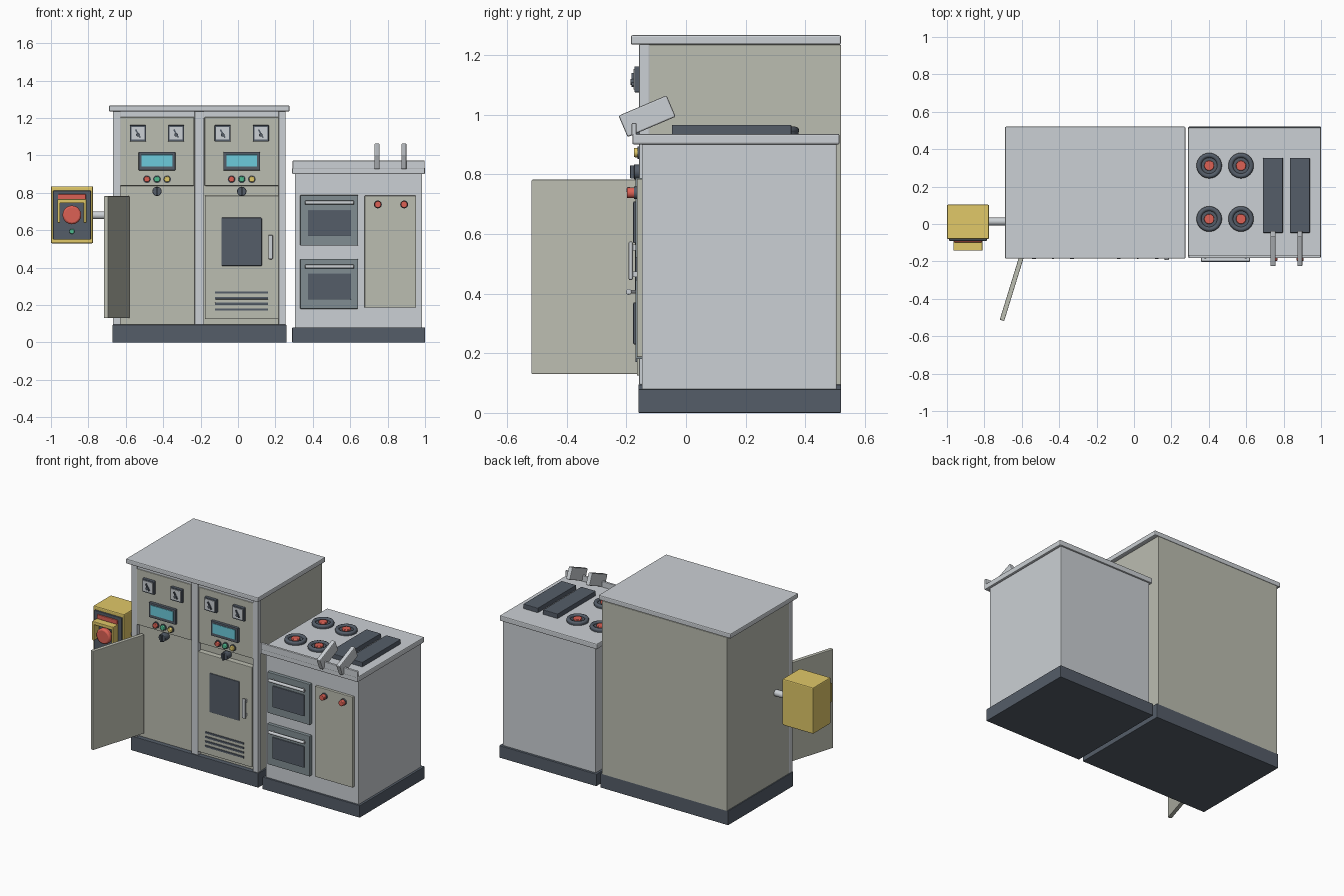
import bpy
from math import radians, pi, atan2, hypot
from mathutils import Vector

if "Cube" in bpy.data.objects:
    bpy.data.objects.remove(bpy.data.objects["Cube"])


def mat(name, r, g, b):
    m = bpy.data.materials.new(name)
    m.diffuse_color = (r, g, b, 1)
    m.use_nodes = True
    m.node_tree.nodes["Principled BSDF"].inputs["Base Color"].default_value = m.diffuse_color
    return m


PALE = mat("pale_grey", 0.60, 0.63, 0.66)
OLIVE = mat("olive_grey", 0.50, 0.51, 0.44)
DARK = mat("dark_slate", 0.09, 0.11, 0.14)
STEEL = mat("blue_steel", 0.22, 0.27, 0.29)
RED = mat("red", 0.72, 0.12, 0.09)
GREEN = mat("green", 0.08, 0.50, 0.28)
YELLOW = mat("yellow", 0.75, 0.58, 0.14)
CYAN = mat("cyan", 0.15, 0.60, 0.72)


def box(name, x, y, z, m, bevel=0.003, rot=(0, 0, 0)):
    """Box from (min, max) ranges, rotated about its centre."""
    bpy.ops.mesh.primitive_cube_add(
        size=1, location=[(a + b) / 2 for a, b in (x, y, z)], rotation=rot)
    o = bpy.context.object
    o.name = name
    o.scale = [abs(b - a) for a, b in (x, y, z)]
    bpy.ops.object.transform_apply(location=False, rotation=False, scale=True)
    o.data.materials.append(m)
    if bevel:
        b = o.modifiers.new("bevel", 'BEVEL')
        b.width = bevel
        b.segments = 2
    return o


def cyl(name, p, q, r, m, n=24, bevel=0.003):
    """Cylinder between two points."""
    p, q = Vector(p), Vector(q)
    d = q - p
    bpy.ops.mesh.primitive_cylinder_add(
        vertices=n, radius=r, depth=d.length, location=(p + q) / 2,
        rotation=d.to_track_quat('Z', 'Y').to_euler())
    o = bpy.context.object
    o.name = name
    o.data.materials.append(m)
    if bevel:
        b = o.modifiers.new("bevel", 'BEVEL')
        b.width = bevel
        b.segments = 2
        b.limit_method = 'ANGLE'
    bpy.ops.object.shade_smooth_by_angle(angle=radians(35))
    return o


# Control cabinet shell
box("cabinet_base", (-0.672, 0.26), (-0.16, 0.52), (0, 0.095), DARK)
box("cabinet_body", (-0.665, 0.25), (-0.13, 0.52), (0.09, 1.235), OLIVE)
box("cabinet_top", (-0.69, 0.275), (-0.185, 0.52), (1.235, 1.267), PALE, 0.006)
for i, (a, b) in enumerate([(-0.668, -0.628), (-0.232, -0.182), (0.217, 0.255)]):
    box(f"cabinet_post_{i}", (a, b), (-0.157, -0.122), (0.095, 1.237), PALE)
box("cabinet_header", (-0.64, 0.23), (-0.15, -0.12), (1.2, 1.237), PALE)

# Two matching instrument panels
for side, cx in (("left", -0.433), ("right", 0.02)):
    box(f"{side}_control_panel", (cx - 0.198, cx + 0.198), (-0.155, -0.12),
        (0.838, 1.205), OLIVE)
    for k in (-1, 1):
        gx = cx + k * 0.102
        box(f"{side}_gauge_frame", (gx - 0.043, gx + 0.043), (-0.173, -0.15),
            (1.075, 1.162), DARK)
        box(f"{side}_gauge_face", (gx - 0.035, gx + 0.035), (-0.176, -0.165),
            (1.084, 1.153), PALE, 0.001)
        box(f"{side}_gauge_needle", (gx - 0.004, gx + 0.004), (-0.183, -0.17),
            (1.092, 1.142), DARK, 0, (0, radians(-30), 0))
        cyl(f"{side}_gauge_hub", (gx, -0.17, 1.11), (gx, -0.186, 1.11), 0.01, DARK, 12, 0)
    box(f"{side}_screen_frame", (cx - 0.098, cx + 0.098), (-0.173, -0.15),
        (0.92, 1.018), DARK)
    box(f"{side}_screen", (cx - 0.082, cx + 0.082), (-0.176, -0.16),
        (0.94, 1.004), CYAN, 0.001)
    for k, m in ((-1, RED), (0, GREEN), (1, YELLOW)):
        lx = cx + k * 0.054
        cyl(f"{side}_lamp_ring", (lx, -0.15, 0.873), (lx, -0.162, 0.873), 0.021, DARK, 20, 0)
        cyl(f"{side}_lamp", (lx, -0.155, 0.873), (lx, -0.175, 0.873), 0.016, m, 20, 0.004)
    cyl(f"{side}_selector", (cx, -0.125, 0.808), (cx, -0.175, 0.808), 0.025, DARK)
    box(f"{side}_selector_grip", (cx - 0.005, cx + 0.005), (-0.187, -0.17),
        (0.786, 0.83), DARK, 0.001)

# Closed right door with window, handle and vent slots
box("right_door", (-0.177, 0.217), (-0.165, -0.125), (0.125, 0.785), OLIVE)
box("door_window", (-0.088, 0.127), (-0.171, -0.155), (0.41, 0.667), DARK)
box("door_handle", (0.162, 0.187), (-0.193, -0.178), (0.445, 0.575), PALE, 0.006)
for z in (0.465, 0.555):
    box("door_handle_mount", (0.167, 0.182), (-0.182, -0.16), (z - 0.01, z + 0.01), PALE, 0)
for i in range(4):
    z = 0.177 + i * 0.03
    box(f"vent_{i}", (-0.122, 0.16), (-0.17, -0.16), (z - 0.006, z + 0.006), DARK, 0.001)

# Left door swung open about its hinge
hinge, tip = (-0.592, -0.145), (-0.706, -0.515)
dx, dy = tip[0] - hinge[0], tip[1] - hinge[1]
mx, my, half = (hinge[0] + tip[0]) / 2, (hinge[1] + tip[1]) / 2, hypot(dx, dy) / 2
box("open_left_door", (mx - half, mx + half), (my - 0.0125, my + 0.0125),
    (0.13, 0.782), OLIVE, 0.003, (0, 0, atan2(dy, dx)))

# Emergency stop box on a side arm
cyl("stop_box_arm", (-0.79, 0.013, 0.68), (-0.66, 0.013, 0.68), 0.021, PALE)
box("stop_box", (-1.0, -0.775), (-0.08, 0.103), (0.53, 0.835), YELLOW, 0.006)
box("stop_box_plate", (-0.988, -0.787), (-0.09, -0.07), (0.55, 0.812), DARK)
box("stop_box_red_strip", (-0.962, -0.814), (-0.098, -0.08), (0.765, 0.793), RED)
box("guard_top", (-0.965, -0.811), (-0.143, -0.085), (0.745, 0.766), YELLOW)
for x in (-0.965, -0.825):
    box("guard_side", (x, x + 0.014), (-0.143, -0.085), (0.64, 0.755), YELLOW)
cyl("stop_button_collar", (-0.888, -0.08, 0.682), (-0.888, -0.11, 0.682), 0.035, DARK)
cyl("stop_button", (-0.888, -0.105, 0.682), (-0.888, -0.142, 0.682), 0.05, RED, 24, 0.01)
cyl("reset_button", (-0.888, -0.08, 0.594), (-0.888, -0.104, 0.594), 0.014, GREEN, 16)

# Cooker shell
box("cooker_base", (0.29, 1.0), (-0.16, 0.52), (0, 0.08), DARK)
box("cooker_body", (0.305, 0.985), (-0.148, 0.505), (0.075, 0.905), PALE)
box("cooker_top", (0.29, 1.0), (-0.18, 0.515), (0.9, 0.936), PALE, 0.006)
box("front_rail", (0.292, 0.998), (-0.182, -0.166), (0.93, 0.972), PALE)

# Ovens
for name, z0, z1 in (("upper", 0.519, 0.788), ("lower", 0.18, 0.446)):
    box(f"{name}_oven_door", (0.332, 0.642), (-0.17, -0.14), (z0, z1), STEEL)
    box(f"{name}_oven_window", (0.373, 0.604), (-0.177, -0.16), (z0 + 0.05, z0 + 0.19), DARK)
    hz = z1 - 0.04
    cyl(f"{name}_oven_handle", (0.358, -0.192, hz), (0.62, -0.192, hz), 0.01, PALE, 12)
    for x in (0.38, 0.598):
        cyl(f"{name}_handle_mount", (x, -0.16, hz), (x, -0.192, hz), 0.006, PALE, 10, 0)

# Side panel and knobs
box("cooker_side_panel", (0.677, 0.952), (-0.165, -0.14), (0.187, 0.785), OLIVE)
for x in (0.748, 0.888):
    cyl("cooker_knob_collar", (x, -0.16, 0.738), (x, -0.175, 0.738), 0.021, DARK, 20, 0)
    cyl("cooker_knob", (x, -0.17, 0.738), (x, -0.198, 0.738), 0.018, RED, 20)

# Round burners: outer ring, inner plate, hot centre
for x in (0.402, 0.572):
    for y in (0.027, 0.312):
        cyl("burner_plate", (x, y, 0.93), (x, y, 0.948), 0.066, DARK, 32, 0)
        bpy.ops.mesh.primitive_torus_add(location=(x, y, 0.947), major_radius=0.055,
                                         minor_radius=0.013, major_segments=32,
                                         minor_segments=8)
        ring = bpy.context.object
        ring.name = "burner_ring"
        ring.data.materials.append(DARK)
        bpy.ops.object.shade_smooth_by_angle(angle=radians(60))
        cyl("burner_centre", (x, y, 0.94), (x, y, 0.958), 0.027, RED)

# Griddle plates with tilted handles
for x in (0.743, 0.887):
    box("griddle", (x - 0.053, x + 0.053), (-0.047, 0.353), (0.93, 0.966), DARK)
    box("griddle_handle", (x - 0.014, x + 0.014), (-0.218, -0.043), (0.956, 1.034),
        PALE, 0.005, (radians(23), 0, 0))
